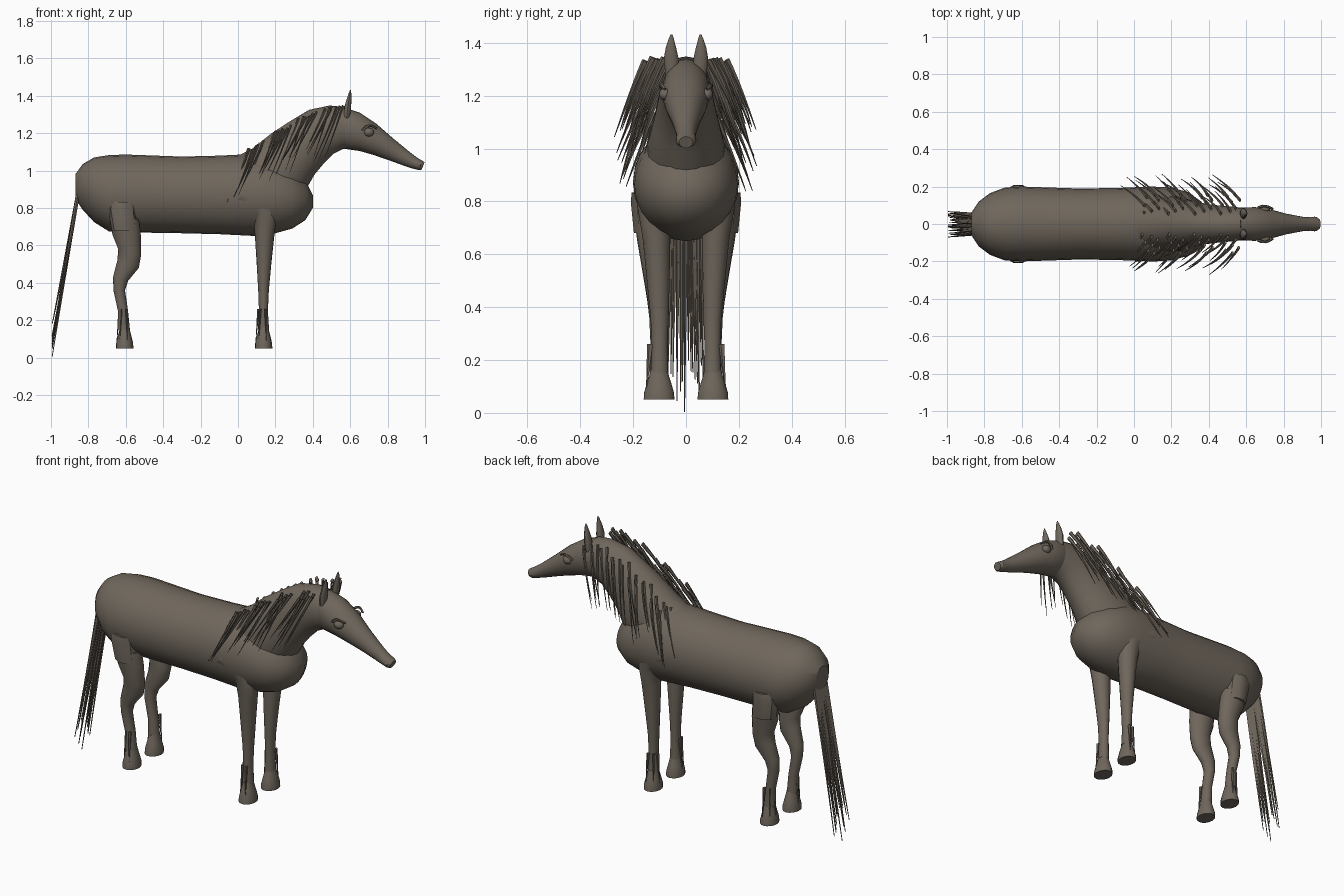
import bpy, bmesh, math, random
from mathutils import Vector

random.seed(4)
cube = bpy.data.objects.get("Cube")
if cube:
    bpy.data.objects.remove(cube)

coat = bpy.data.materials.new("coat brown")
COAT = (0.16, 0.135, 0.108, 1)
coat.use_nodes = True
coat.diffuse_color = COAT
bsdf = next(n for n in coat.node_tree.nodes if n.type == 'BSDF_PRINCIPLED')
bsdf.inputs["Base Color"].default_value = COAT
bsdf.inputs["Roughness"].default_value = 0.8


def finish(name, bm, angle=35):
    bmesh.ops.recalc_face_normals(bm, faces=bm.faces)
    mesh = bpy.data.meshes.new(name)
    bm.to_mesh(mesh)
    bm.free()
    mesh.materials.append(coat)
    obj = bpy.data.objects.new(name, mesh)
    bpy.context.collection.objects.link(obj)
    bpy.ops.object.select_all(action='DESELECT')
    obj.select_set(True)
    bpy.context.view_layer.objects.active = obj
    bpy.ops.object.shade_smooth_by_angle(angle=math.radians(angle))
    return obj


def skin(bm, rings):
    """Bridge a list of vertex rings and cap both ends."""
    loops = [[bm.verts.new(p) for p in ring] for ring in rings]
    n = len(loops[0])
    for a, b in zip(loops, loops[1:]):
        for i in range(n):
            j = (i + 1) % n
            bm.faces.new((a[i], a[j], b[j], b[i]))
    bm.faces.new(loops[0][::-1])
    bm.faces.new(loops[-1])


def loft(name, sections, sides=24):
    """Elliptical sections: (x1, z1, x2, z2, y centre, half width)."""
    bm = bmesh.new()
    rings = []
    for x1, z1, x2, z2, y, w in sections:
        centre = Vector(((x1 + x2) / 2, y, (z1 + z2) / 2))
        arm = Vector(((x2 - x1) / 2, 0, (z2 - z1) / 2))
        rings.append([centre + arm * math.cos(t) + Vector((0, w * math.sin(t), 0))
                      for t in (math.tau * i / sides for i in range(sides))])
    skin(bm, rings)
    return finish(name, bm)


def strand(bm, root, mid, tip, r0, r1, flat=0.6, steps=6, sides=5):
    """Curved tapering lock of hair."""
    root, mid, tip = Vector(root), Vector(mid), Vector(tip)
    rings = []
    for k in range(steps + 1):
        t = k / steps
        p = root * (1 - t) ** 2 + mid * 2 * t * (1 - t) + tip * t * t
        d = ((mid - root) * (1 - t) + (tip - mid) * t).normalized()
        u = d.cross(Vector((1, 0, 0))).normalized()
        v = d.cross(u)
        r = r0 + (r1 - r0) * t
        rings.append([p + u * r * math.cos(a) + v * r * flat * math.sin(a)
                      for a in (math.tau * i / sides for i in range(sides))])
    skin(bm, rings)


def ball(name, loc, scale):
    bm = bmesh.new()
    bmesh.ops.create_uvsphere(bm, u_segments=16, v_segments=10, radius=1)
    for v in bm.verts:
        v.co = Vector(a * b for a, b in zip(v.co, scale)) + Vector(loc)
    return finish(name, bm, 60)


# Barrel: x, bottom, top, half width
barrel = [(-.87, .85, .98, .06), (-.83, .79, 1.035, .12), (-.77, .725, 1.07, .165),
          (-.69, .675, 1.083, .195), (-.6, .67, 1.086, .2), (-.3, .665, 1.075, .19),
          (-.1, .66, 1.08, .192), (.1, .65, 1.09, .2), (.2, .665, 1.06, .195),
          (.29, .69, 1.01, .17), (.36, .735, .95, .12), (.4, .8, .87, .04)]
loft("body", [(x, lo, x, hi, 0, w) for x, lo, hi, w in barrel])

# Neck and head: lower point, upper point, half width
loft("neck", [(.24, .76, -.02, 1.07, 0, .15), (.37, .91, .08, 1.12, 0, .145),
              (.41, .98, .18, 1.2, 0, .125), (.46, 1.04, .28, 1.265, 0, .11),
              (.51, 1.09, .38, 1.325, 0, .1), (.56, 1.115, .49, 1.348, 0, .093),
              (.61, 1.12, .57, 1.34, 0, .085)])
loft("head", [(.55, 1.13, .5, 1.345, 0, .07), (.58, 1.115, .56, 1.34, 0, .088),
              (.65, 1.105, .65, 1.31, 0, .09), (.72, 1.085, .74, 1.25, 0, .078),
              (.8, 1.058, .83, 1.172, 0, .055), (.89, 1.025, .92, 1.098, 0, .038),
              (.93, 1.012, .96, 1.068, 0, .036), (.965, 1.003, .985, 1.053, 0, .038),
              (.98, 1.002, .998, 1.045, 0, .026)])

tufts = bmesh.new()
for side, label in ((-1, "near"), (1, "far")):
    # Forelegs: back x, z, front x, z, y, half width
    fore = [(-.01, .83, .04, .9, .165, .035), (.05, .79, .12, .91, .15, .045),
            (.08, .75, .215, .82, .125, .06), (.09, .66, .195, .66, .112, .052),
            (.1, .5, .178, .5, .105, .043), (.108, .36, .165, .36, .1, .034),
            (.112, .25, .16, .25, .1, .03), (.106, .15, .166, .15, .1, .033)]
    loft(label + "_fore_leg", [(a, b, c, d, side * y, w) for a, b, c, d, y, w in fore], 16)

    # Hind legs with the squared thigh collar
    loft(label + "_thigh", [(-.68, .835, -.55, .83, side * .155, .053),
                            (-.695, .8, -.545, .8, side * .15, .062),
                            (-.675, .68, -.54, .68, side * .14, .06)], 10)
    hind = [(-.68, .74, -.53, .74, .135, .06), (-.672, .66, -.52, .66, .13, .056),
            (-.64, .58, -.518, .55, .12, .05), (-.645, .52, -.53, .48, .115, .044),
            (-.668, .43, -.588, .41, .11, .036), (-.666, .36, -.604, .36, .107, .032),
            (-.642, .25, -.588, .25, .104, .03), (-.642, .15, -.578, .15, .104, .033)]
    loft(label + "_hind_leg", [(a, b, c, d, side * y, w) for a, b, c, d, y, w in hind], 16)

    # Hooves and the fetlock tufts above them
    for part, x in (("fore", .137), ("hind", -.606)):
        y = side * .102
        loft(f"{label}_{part}_hoof",
             [(x - r * .8, z, x + r * .8, z, y, r) for z, r in
              ((.05, .058), (.075, .057), (.11, .047), (.135, .039), (.16, .032))], 16)
        for dx, dy in ((-.028, .0), (-.018, .025), (.01, .034)):
            strand(tufts, (x + dx, y + side * dy, .26),
                   (x + dx * 1.2, y + side * dy * 1.15, .18),
                   (x + dx * 1.5, y + side * dy * 1.4, .09), .012, .002)

    # Ears
    bm = bmesh.new()
    rings = []
    for z, r, x, y in ((1.28, .026, .58, .052), (1.34, .028, .587, .056),
                       (1.38, .02, .593, .057), (1.415, .01, .599, .056),
                       (1.432, .003, .601, .055)):
        rings.append([(x + r * .65 * math.cos(a), side * y + r * math.sin(a), z)
                      for a in (math.tau * i / 12 for i in range(12))])
    skin(bm, rings)
    finish(label + "_ear", bm)

    # Eyes, lids and nostrils
    ball(label + "_eye", (.7, side * .08, 1.205), (.027, .022, .023))
    bm = bmesh.new()
    strand(bm, (.665, side * .088, 1.215), (.7, side * .108, 1.26),
           (.742, side * .08, 1.225), .008, .006, 1)
    finish(label + "_eyelid", bm)
    ball(label + "_nostril", (.965, side * .033, 1.032), (.01, .006, .007))

    # Mane: four overlapping clusters down the neck
    mane = bmesh.new()
    for c in range(4):
        x0, z0 = .1 + .14 * c, (1.125, 1.215, 1.295, 1.335)[c]
        for k in range(8):
            f = k / 7
            x = x0 - .05 + .09 * f + random.uniform(-.008, .008)
            z = z0 + (.05 - .012 * c) * (f - .5) + random.uniform(-.01, .01)
            y = .055 + .1 * (k * 3 % 8) / 7
            drop = random.uniform(.21, .3)
            back = random.uniform(.08, .13)
            strand(mane, (x, side * y, z),
                   (x - back * .35, side * (y + .055), z - drop * .4),
                   (x - back, side * (y + random.uniform(.09, .118)), z - drop),
                   .012, .0015)
    finish(label + "_mane", mane)
finish("fetlock_tufts", tufts)

# Tail: a fan of long locks
tail = bmesh.new()
for k in range(19):
    s = k / 9 - 1
    end = random.uniform(.03, .2) if k != 9 else .003
    x = -.994 + .02 * (end > .12) * random.random()
    strand(tail, (-.855, s * .05, .88), (-.9 - random.uniform(0, .015), s * .06, .58),
           (x, s * .07 + random.uniform(-.006, .006), end), .011, .002, 1, 8)
finish("tail", tail)
